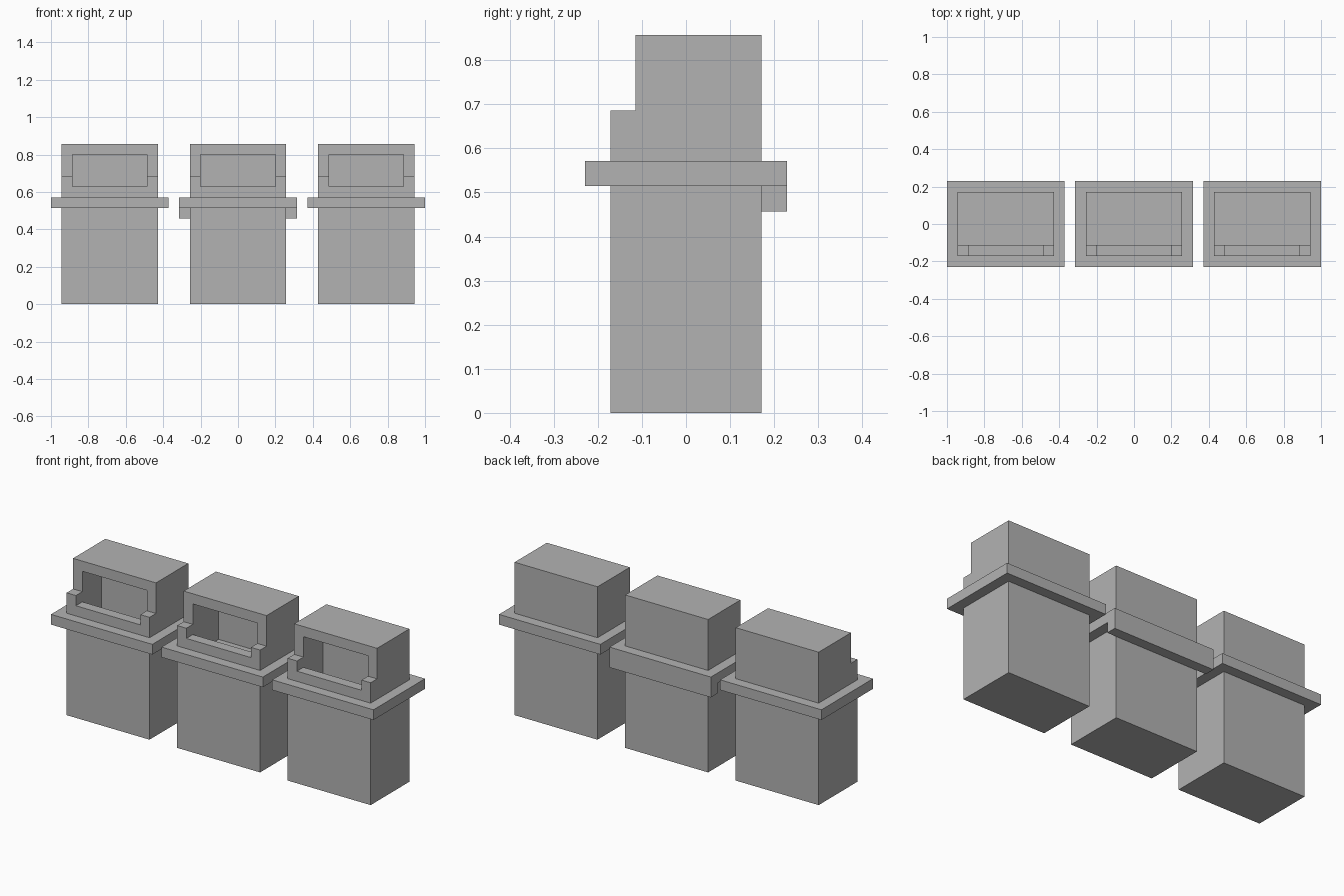
import bpy
import bmesh
from mathutils import Matrix

if "Cube" in bpy.data.objects:
    bpy.data.objects.remove(bpy.data.objects["Cube"], do_unlink=True)

U = 2 / 35  # one building block; the row of bins is 35 blocks long

grey = bpy.data.materials.new("plain_grey")
grey.use_nodes = True
colour = (0.45, 0.45, 0.45, 1)
grey.diffuse_color = colour
grey.node_tree.nodes["Principled BSDF"].inputs["Base Color"].default_value = colour


def make_object(name, bm, x):
    mesh = bpy.data.meshes.new(name)
    bmesh.ops.recalc_face_normals(bm, faces=bm.faces)
    bm.transform(Matrix.Scale(U, 4))
    bm.to_mesh(mesh)
    bm.free()
    mesh.materials.append(grey)
    obj = bpy.data.objects.new(name, mesh)
    obj.location.x = x * U
    bpy.context.collection.objects.link(obj)
    return obj


def box(name, x, width, y0, y1, z0, z1):
    bm = bmesh.new()
    bmesh.ops.create_cube(bm, size=1)
    size = Matrix.Diagonal((width, y1 - y0, z1 - z0, 1))
    bm.transform(Matrix.Translation((0, (y0 + y1) / 2, (z0 + z1) / 2)) @ size)
    return make_object(name, bm, x)


def stepped_hood(name, x, width):
    """Side profile with a front step, extruded across the bin."""
    profile = [(-3, 10), (3, 10), (3, 15), (-2, 15), (-2, 12), (-3, 12)]
    bm = bmesh.new()
    face = bm.faces.new([bm.verts.new((-width / 2, y, z)) for y, z in profile])
    extruded = bmesh.ops.extrude_face_region(bm, geom=[face])["geom"]
    verts = [v for v in extruded if isinstance(v, bmesh.types.BMVert)]
    bmesh.ops.translate(bm, verts=verts, vec=(width, 0, 0))
    return make_object(name, bm, x)


def cut(target, cutter):
    mod = target.modifiers.new("opening", "BOOLEAN")
    mod.operation = "DIFFERENCE"
    mod.solver = "EXACT"
    mod.object = cutter
    cutter.hide_render = True
    cutter.hide_viewport = True
    cutter.display_type = "WIRE"


bins = (("right", -12, 1), ("middle", 0, 2), ("left", 12, 1))
for side, x, back in bins:
    # Body, rim and hood
    box(side + "_bin_body", x, 9, -3, 3, 0, 9)
    rim = box(side + "_bin_rim", x, 11, -4, 4, 9, 10)
    hood = stepped_hood(side + "_bin_hood", x, 9)

    # Opening above the front lip, with a hollow behind the lip
    slot = box(side + "_slot_cutter", x, 7, -4, back, 11, 14)
    hollow = box(side + "_hollow_cutter", x, 7, -2, back, 8.5, 13)
    cut(hood, slot)
    cut(hood, hollow)
    cut(rim, hollow)

# Bar under the back of the middle rim
box("middle_bin_back_bar", 0, 11, 3, 4, 8, 9)
